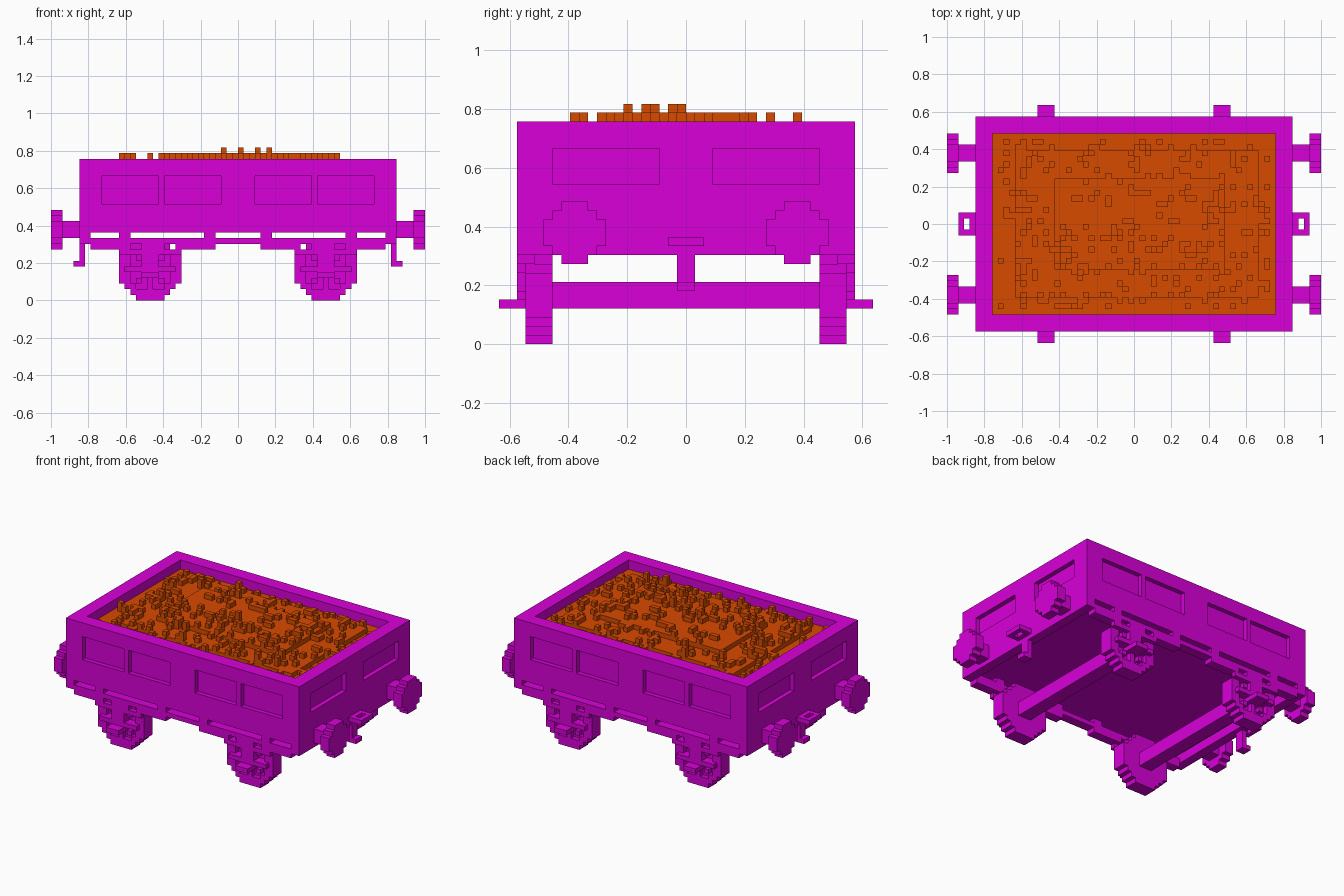
import bpy, bmesh, random
from mathutils import Matrix, Vector

if "Cube" in bpy.data.objects:
    bpy.data.objects.remove(bpy.data.objects["Cube"], do_unlink=True)

U = 1 / 33  # size of one block


def material(name, rgb):
    m = bpy.data.materials.new(name)
    m.use_nodes = True
    m.diffuse_color = (*rgb, 1)
    m.node_tree.nodes["Principled BSDF"].inputs["Base Color"].default_value = (*rgb, 1)
    return m


PURPLE = material("purple paint", (0.69, 0.0, 0.69))
ORANGE = material("orange ore", (0.69, 0.07, 0.0))


def blocks(name, boxes, mat):
    """One object from boxes (x0, x1, y0, y1, z0, z1) in block units."""
    bm = bmesh.new()
    for x0, x1, y0, y1, z0, z1 in boxes:
        size = Vector((x1 - x0, y1 - y0, z1 - z0)) * U
        mid = Vector((x0 + x1, y0 + y1, z0 + z1)) * U / 2
        bmesh.ops.create_cube(bm, size=1, matrix=Matrix.Translation(mid) @ Matrix.Diagonal((*size, 1)))
    mesh = bpy.data.meshes.new(name)
    bm.to_mesh(mesh)
    bm.free()
    mesh.materials.append(mat)
    ob = bpy.data.objects.new(name, mesh)
    bpy.context.collection.objects.link(ob)
    return ob


def cut(target, boxes):
    cutter = blocks("cutter", boxes, PURPLE)
    cutter.hide_render = True
    mod = target.modifiers.new("cut", "BOOLEAN")
    mod.operation = "DIFFERENCE"
    mod.solver = "EXACT"
    mod.object = cutter
    bpy.context.view_layer.objects.active = target
    bpy.ops.object.modifier_apply(modifier=mod.name)
    bpy.data.objects.remove(cutter, do_unlink=True)


def flip(box, sx, sy):
    """Mirror a box across x and/or y."""
    x0, x1, y0, y1, z0, z1 = box
    xs, ys = sorted((x0 * sx, x1 * sx)), sorted((y0 * sy, y1 * sy))
    return (*xs, *ys, z0, z1)


SIDES = [(sx, sy) for sx in (-1, 1) for sy in (-1, 1)]
ENDS = {-1: "right", 1: "left"}
FACES = {-1: "front", 1: "back"}

# Wagon body: cargo hollow, open underside, recessed panels
body = blocks("wagon_body", [(-28, 28, -19, 19, 10, 25)], PURPLE)
recesses = [(-25, 25, -16, 16, 15, 27), (-26, 26, -17, 17, 8, 12)]
for sx, sy in SIDES:
    for panel in ((3, 13, 18, 20, 17, 22), (14, 24, 18, 20, 17, 22), (27, 29, 3, 15, 18, 22)):
        recesses.append(flip(panel, sx, sy))
cut(body, recesses)

# Slots along the lower edge of both long sides
slots = [(-4, 4, -20, 20, 11, 12)]
for s in (-1, 1):
    slots += [flip(b, s, 1) for b in ((6, 19, -20, 20, 11, 12), (21, 26, -20, 20, 11, 12))]
cut(body, slots)

# Broken strip below each long side
for sy in (-1, 1):
    strip = []
    for sx in (-1, 1):
        for x0, x1 in ((4, 11), (13, 17), (19, 26)):
            strip.append(flip((x0, x1, 17, 19, 9, 10), sx, sy))
    blocks(f"{FACES[sy]}_frame_strip", strip, PURPLE)

# Stepped discs: list of half widths per row
WHEEL = [2.5, 3.5, 4.5, 5.5, 5.5, 5.5, 5.5, 5.5, 4.5, 3.5, 2.5]
BUFFER = [1.5, 2.5, 3.5, 3.5, 3.5, 2.5, 1.5]

for sx, sy in SIDES:
    tag = f"{FACES[sy]}_{ENDS[sx]}"
    # Wheel: solid disc with a rim and spokes raised on the outer face
    rows = [(15.5 - w, 15.5 + w, 15, 17, z, z + 1) for z, w in enumerate(WHEEL)]
    for z, w in enumerate(WHEEL):
        for dx in range(-int(w), int(w) + 1):
            dz = z - 5
            if dx * dx + dz * dz > 15 or dx == 0 or dz == 0 or abs(dx) == abs(dz):
                rows.append((15 + dx, 16 + dx, 17, 18, z, z + 1))
    blocks(f"{tag}_wheel", [flip(b, sx, sy) for b in rows], PURPLE)
    # Axle guard with spring, box and foot step
    guard = [(10, 21, 18, 19, 8, 9), (14, 17, 18, 19, 4, 8), (11, 20, 18, 19, 5, 6),
             (14, 17, 18, 19, 9, 10), (14, 17, 19, 21, 4, 5)]
    blocks(f"{tag}_axle_guard", [flip(b, sx, sy) for b in guard], PURPLE)
    # Buffer with shaft
    rows = [(31, 33, 12.5 - w, 12.5 + w, 9 + z, 10 + z) for z, w in enumerate(BUFFER)]
    rows.append((28, 31, 11, 14, 11, 14))
    blocks(f"{tag}_buffer", [flip(b, sx, sy) for b in rows], PURPLE)

for sx in (-1, 1):
    # Axle
    blocks(f"{ENDS[sx]}_axle", [flip((14, 17, -15, 15, 4, 7), sx, 1)], PURPLE)
    # Coupling ring and hanging hook
    ring = [(28, 29, -2, 2, 11, 12), (30, 31, -2, 2, 11, 12),
            (29, 30, 1, 2, 11, 12), (29, 30, -2, -1, 11, 12)]
    blocks(f"{ENDS[sx]}_coupling_ring", [flip(b, sx, 1) for b in ring], PURPLE)
    hook = [(27, 28, -1, 1, 6, 10), (28, 29, -1, 1, 6, 7)]
    blocks(f"{ENDS[sx]}_coupling_hook", [flip(b, sx, 1) for b in hook], PURPLE)

# Ore heap in three terraces
blocks("ore_heap", [(-25, 25, -16, 16, 15, 23), (-21, 22, -13, 13, 23, 24),
                    (-14, 16, -8, 8, 24, 25)], ORANGE)

# Loose ore lumps scattered on the terraces
random.seed(7)
cells = [(x, y) for x in range(-24, 24) for y in range(-15, 15)]
lumps = []
for x, y in random.sample(cells, 270):
    if -14 <= x < 16 and -8 <= y < 8:
        base, tall = 25, 0.06
    elif -21 <= x < 22 and -13 <= y < 13:
        base, tall = 24, 0.08
    else:
        base, tall = 23, 0.1
    h = 2 if random.random() < tall else 1
    lumps.append((x, x + 1, y, y + 1, base, base + h))
lumps.append((0, 1, -1, 0, 25, 27))
blocks("ore_lumps", lumps, ORANGE)
